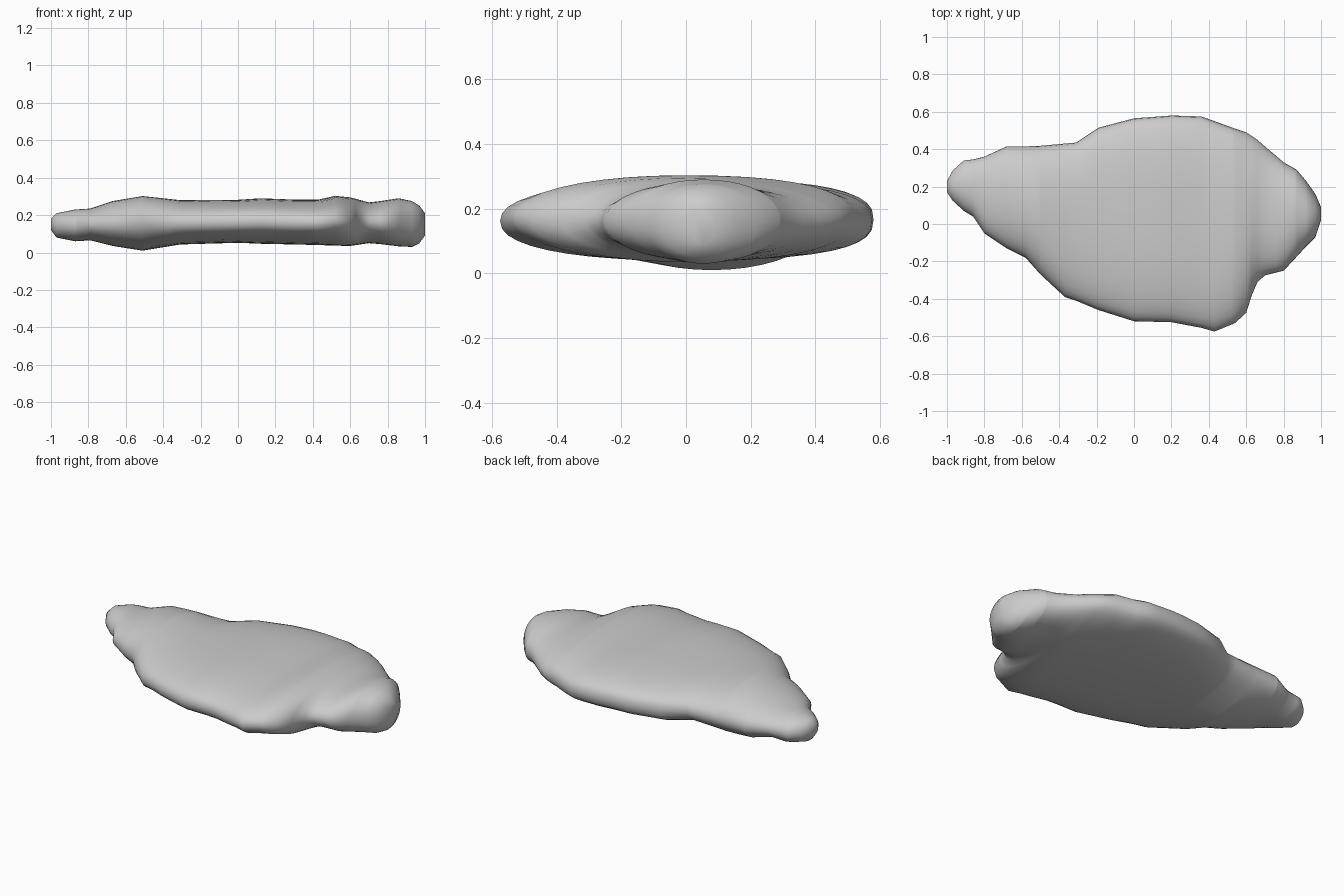
import bpy, bmesh, math

if "Cube" in bpy.data.objects:
    bpy.data.objects.remove(bpy.data.objects["Cube"])

# plan outline: x, back y, front y
OUTLINE = [
    (-1.0, .23, .17), (-.97, .285, .125), (-.91, .34, .07), (-.86, .345, .04),
    (-.8, .36, -.05), (-.68, .415, -.13), (-.58, .415, -.18), (-.5, .418, -.27),
    (-.37, .43, -.39), (-.31, .435, -.41), (-.19, .515, -.46), (0, .565, -.52),
    (.2, .58, -.525), (.36, .575, -.555), (.43, .55, -.575), (.54, .51, -.53),
    (.6, .49, -.475), (.63, .47, -.38), (.66, .45, -.31), (.7, .415, -.275),
    (.8, .33, -.25), (.87, .29, -.175), (.92, .23, -.12), (.97, .16, -.07),
    (1.0, .09, .02)]

# side profile: x, bottom z, top z, squareness of the section
HEIGHT = [
    (-1.0, .12, .18, 2), (-.97, .08, .21, 2), (-.87, .06, .23, 2.1), (-.79, .065, .235, 2.1),
    (-.67, .035, .275, 2.1), (-.51, .01, .302, 2), (-.31, .043, .28, 2.3),
    (0, .052, .282, 2.5), (.12, .047, .29, 2.4), (.3, .043, .283, 2.4),
    (.43, .04, .283, 2.3), (.52, .037, .303, 2.1), (.6, .035, .295, 2.1),
    (.7, .05, .268, 2.1), (.76, .045, .275, 2.1), (.86, .033, .29, 2.1),
    (.93, .03, .275, 2.1), (.97, .05, .25, 2.1), (1.0, .09, .21, 2)]


def sample(table, x):
    for a, b in zip(table, table[1:]):
        if x <= b[0] + 1e-9:
            t = (x - a[0]) / (b[0] - a[0])
            return [p + (q - p) * t for p, q in zip(a[1:], b[1:])]
    return list(table[-1][1:])


def power(v, n):
    return math.copysign(abs(v) ** (2 / n), v)


def section(bm, x, sides=40):
    back, front = sample(OUTLINE, x)
    low, high, n = sample(HEIGHT, x)
    cy, ry, cz, rz = (back + front) / 2, (back - front) / 2, (low + high) / 2, (high - low) / 2
    ring = []
    for i in range(sides):
        a = math.tau * i / sides
        # the back rim is a little fuller than the front rim
        m = n + (.35 if math.cos(a) > 0 and -.2 < x < .6 else 0)
        ring.append(bm.verts.new((x, cy + ry * power(math.cos(a), m),
                                  cz + rz * power(math.sin(a), m))))
    return ring


# flattened body with a rounded head end and a narrow tail end
bm = bmesh.new()
stations = sorted({r[0] for r in OUTLINE} | {r[0] for r in HEIGHT})
rings = [section(bm, x) for x in stations]
for r, s in zip(rings, rings[1:]):
    for i in range(len(r)):
        j = (i + 1) % len(r)
        bm.faces.new((r[i], r[j], s[j], s[i]))
bm.faces.new(rings[0])
bm.faces.new(rings[-1])
bmesh.ops.recalc_face_normals(bm, faces=bm.faces[:])
for f in bm.faces:
    f.smooth = True
mesh = bpy.data.meshes.new("flat_body")
bm.to_mesh(mesh)
bm.free()
body = bpy.data.objects.new("flat_body", mesh)
bpy.context.collection.objects.link(body)
